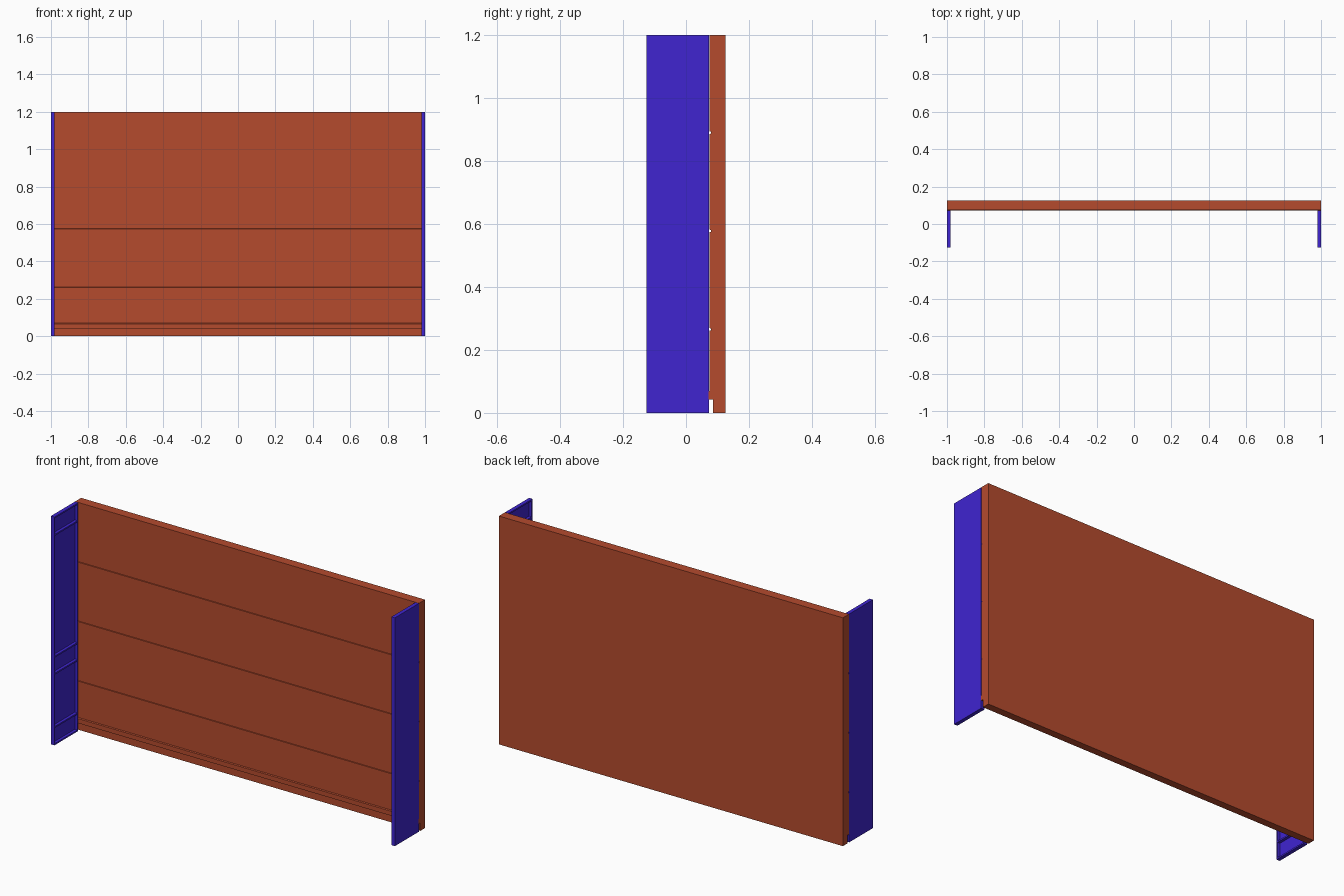
import bpy, bmesh

if "Cube" in bpy.data.objects:
    bpy.data.objects.remove(bpy.data.objects["Cube"])


def material(name, color):
    m = bpy.data.materials.new(name)
    m.diffuse_color = (*color, 1)
    m.use_nodes = True
    m.node_tree.nodes["Principled BSDF"].inputs["Base Color"].default_value = m.diffuse_color
    return m


RED = material("red_boards", (0.46, 0.07, 0.027))
BLUE = material("blue_metal", (0.05, 0.018, 0.63))


def finish(name, bm, mat):
    bmesh.ops.recalc_face_normals(bm, faces=bm.faces)
    mesh = bpy.data.meshes.new(name)
    bm.to_mesh(mesh)
    bm.free()
    mesh.materials.append(mat)
    obj = bpy.data.objects.new(name, mesh)
    bpy.context.collection.objects.link(obj)
    return obj


def add_box(bm, x, y, z):
    verts = bmesh.ops.create_cube(bm, size=1)["verts"]
    for v in verts:
        v.co = [(a + b) / 2 + c * (b - a) for (a, b), c in zip((x, y, z), v.co)]


# Wall panel: side profile with a recessed foot, drip edge and board grooves
FRONT, BACK = 0.075, 0.125
profile = [(BACK, 0), (0.085, 0), (0.085, 0.042), (0.071, 0.042),
           (0.071, 0.066), (FRONT, 0.07)]
for z in (0.265, 0.578, 0.89):
    profile += [(FRONT, z - 0.004), (FRONT + 0.004, z - 0.003),
                (FRONT + 0.004, z + 0.003), (FRONT, z + 0.004)]
profile += [(FRONT, 1.2), (BACK, 1.2)]
bm = bmesh.new()
face = bm.faces.new([bm.verts.new((-1, y, z)) for y, z in profile])
ext = bmesh.ops.extrude_face_region(bm, geom=[face])["geom"]
for v in ext:
    if isinstance(v, bmesh.types.BMVert):
        v.co.x = 1
finish("wall_panel", bm, RED)

# Side channels: outer plate, front and rear lips, paired cross ribs
for side, label in ((-1, "left"), (1, "right")):
    bm = bmesh.new()
    outer, web, inner = side, side * 0.995, side * 0.98

    def span(a, b):
        return (min(a, b), max(a, b))

    add_box(bm, span(outer, web), (-0.125, 0.073), (0, 1.2))
    for y in ((-0.125, -0.118), (0.066, 0.073)):
        add_box(bm, span(web, inner), y, (0, 1.2))
    for z in (0.0, 0.09, 0.37, 0.46, 1.1, 1.192):
        add_box(bm, span(web, inner), (-0.118, 0.066), (z, z + 0.008))
    finish(label + "_side_channel", bm, BLUE)
